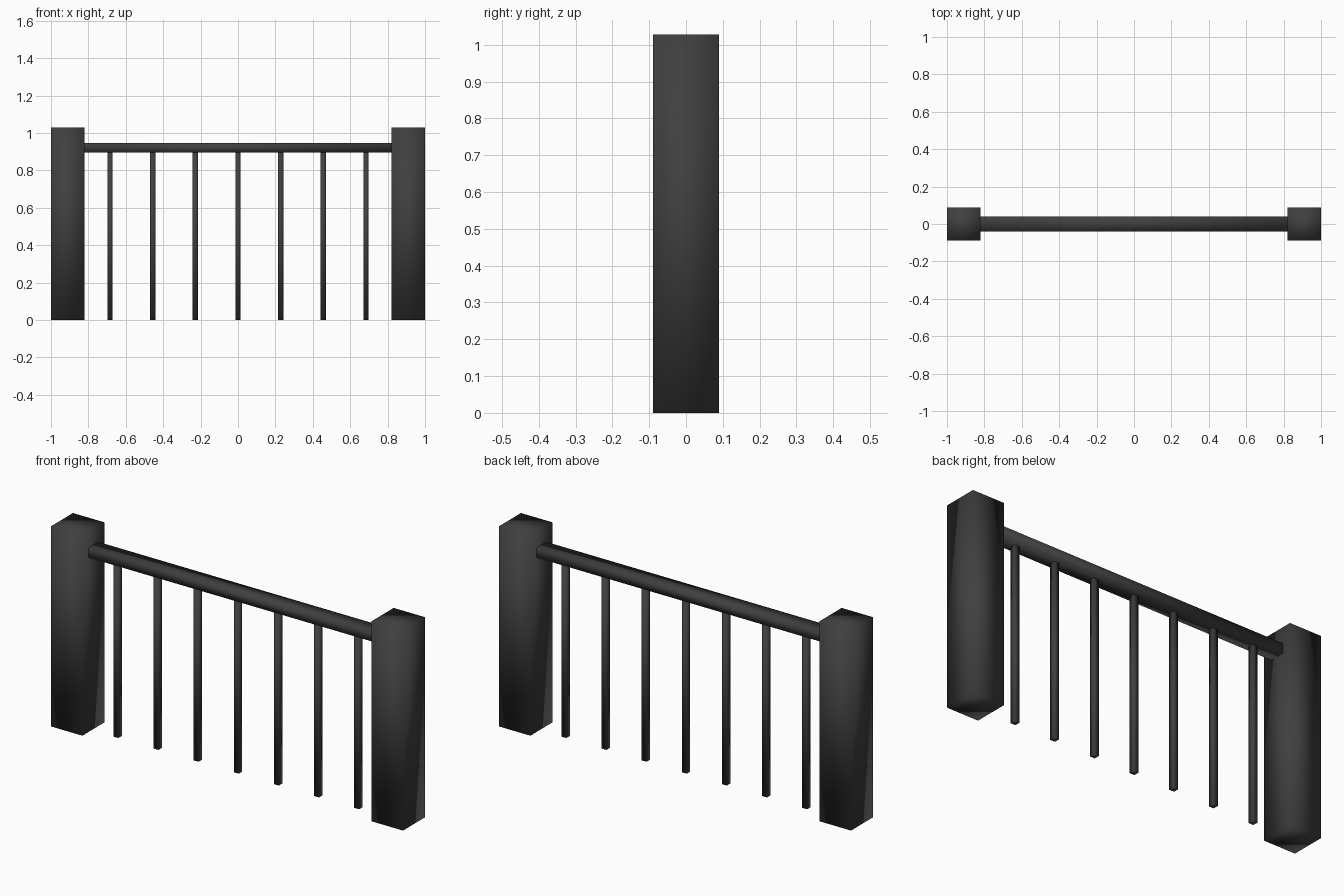
import bpy

default = bpy.data.objects.get("Cube")
if default:
    bpy.data.objects.remove(default, do_unlink=True)

iron = bpy.data.materials.new("dark_iron")
iron.use_nodes = True
color = (0.05, 0.05, 0.05, 1)
iron.diffuse_color = color
iron.node_tree.nodes["Principled BSDF"].inputs["Base Color"].default_value = color


def box(name, x, width, depth, bottom, top):
    """Smooth-shaded box centred on y = 0."""
    bpy.ops.mesh.primitive_cube_add(size=1)
    obj = bpy.context.object
    obj.name = name
    obj.location = (x, 0, (bottom + top) / 2)
    obj.scale = (width, depth, top - bottom)
    bpy.ops.object.transform_apply(location=False, rotation=False, scale=True)
    bpy.ops.object.shade_smooth()
    obj.data.materials.append(iron)
    return obj


# End posts
POST = 0.178
for side, sign in (("left", 1), ("right", -1)):
    box(side + "_post", sign * (1 - POST / 2), POST, POST, 0, 1.028)

# Handrail running between the posts
box("handrail", 0, 2 * (1 - POST) + 0.004, 0.08, 0.896, 0.946)

# Evenly spaced balusters, reaching slightly into the rail
for i in range(7):
    box(f"baluster_{i + 1}", (i - 3) * 0.228, 0.028, 0.028, 0, 0.9)
